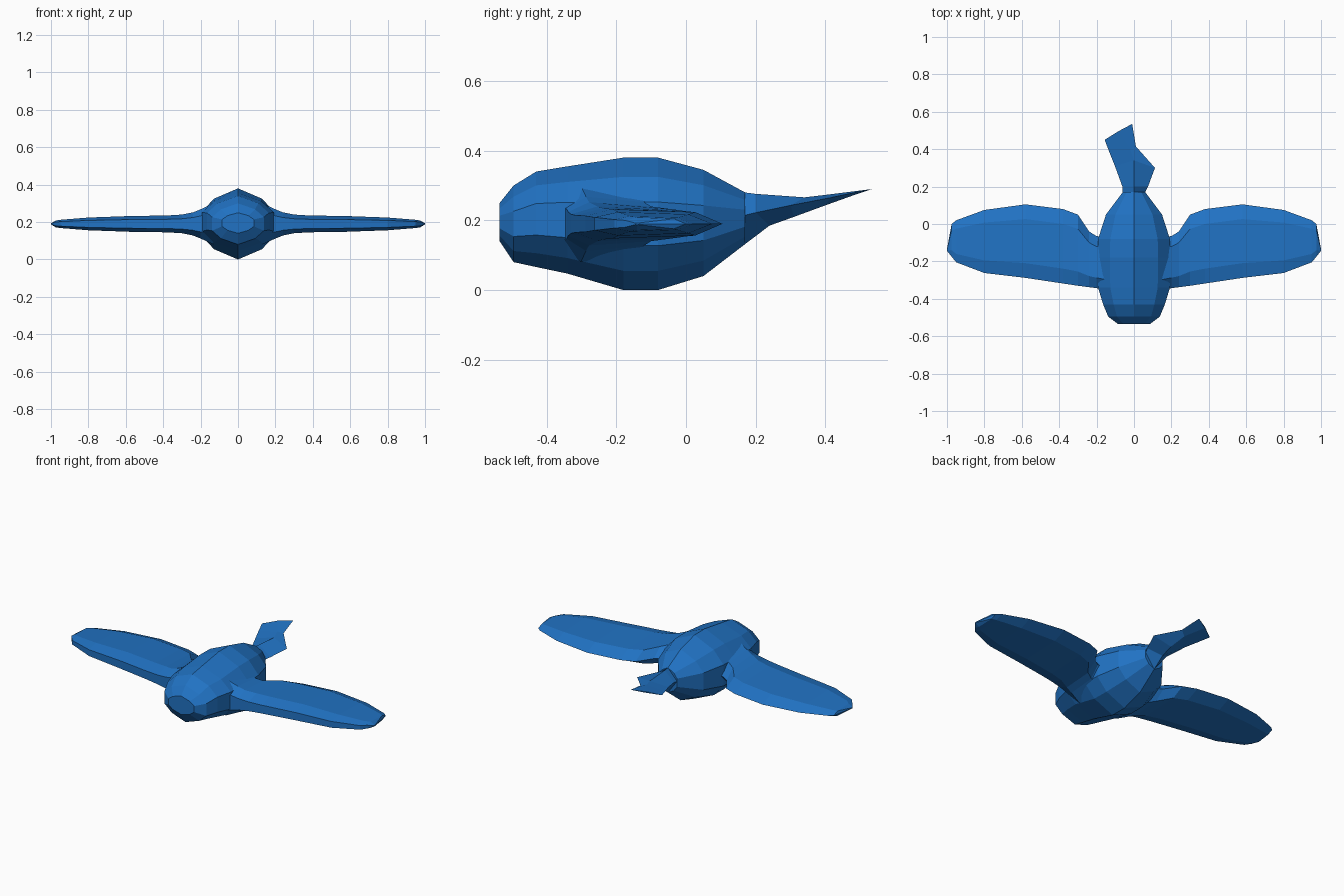
import bpy, bmesh

if "Cube" in bpy.data.objects:
    bpy.data.objects.remove(bpy.data.objects["Cube"])

blue = bpy.data.materials.new("blue")
blue.diffuse_color = (0.015, 0.17, 0.55, 1)
blue.use_nodes = True
blue.node_tree.nodes["Principled BSDF"].inputs["Base Color"].default_value = blue.diffuse_color


def loft(name, rings):
    """Skin a row of equal-length rings and cap both ends, flat shaded."""
    bm = bmesh.new()
    rows = [[bm.verts.new(p) for p in ring] for ring in rings]
    n = len(rows[0])
    for a, b in zip(rows, rows[1:]):
        for i in range(n):
            j = (i + 1) % n
            bm.faces.new((a[i], a[j], b[j], b[i]))
    bm.faces.new(rows[0])
    bm.faces.new(rows[-1])
    bmesh.ops.remove_doubles(bm, verts=bm.verts, dist=0.0005)
    bmesh.ops.recalc_face_normals(bm, faces=bm.faces)
    mesh = bpy.data.meshes.new(name)
    bm.to_mesh(mesh)
    bm.free()
    mesh.materials.append(blue)
    obj = bpy.data.objects.new(name, mesh)
    bpy.context.collection.objects.link(obj)
    return obj


# Body: ten-sided sections along y
def body_ring(y, w, low, high):
    mid, half = (low + high) / 2, (high - low) / 2
    shape = [(0, 1), (.66, .71), (1, .33), (1, -.33), (.66, -.71),
             (0, -1), (-.66, -.71), (-1, -.33), (-1, .33), (-.66, .71)]
    return [(w * u, y, mid + half * v) for u, v in shape]


body_sections = [  # y, half width, bottom, top
    (-.535, .085, .14, .25), (-.495, .138, .08, .30), (-.43, .165, .066, .34),
    (-.34, .192, .047, .355), (-.18, .195, 0, .38), (-.08, .192, 0, .38),
    (.05, .15, .04, .345), (.17, .06, .132, .28)]
loft("body", [body_ring(*s) for s in body_sections])


# Wings: six-sided sections along x, mirrored to the other side
def wing_ring(x, front, back, t):
    c, zc = back - front, .19
    return [(x, front, zc + t * .55), (x, front + c * .2, zc + t),
            (x, front + c * .8, zc + t * .8), (x, back, zc),
            (x, front + c * .8, zc - t * .8), (x, front + c * .2, zc - t),
            (x, front, zc - t * .55)]


wing_sections = [  # x, leading edge, trailing edge, half thickness
    (.13, -.36, -.07, .11), (.20, -.343, -.065, .078), (.24, -.338, -.04, .062),
    (.30, -.33, .05, .05), (.38, -.318, .08, .045), (.58, -.288, .105, .042),
    (.80, -.262, .075, .034), (.95, -.205, .02, .022), (.975, -.175, 0, .018),
    (1.0, -.143, -.135, .003)]
wing = loft("wings", [wing_ring(*s) for s in wing_sections])
wing.modifiers.new("mirror", 'MIRROR').use_axis[0] = True

# Tail: lopsided fork, deep at the body and thin at the tips
tail_rings = [
    [(-.06, .17, .215), (0, .17, .28), (.06, .17, .215), (0, .17, .132)],
    [(-.062, .20, .22), (0, .20, .276), (.075, .20, .222), (0, .24, .185)],
    [(-.102, .31, .245), (0, .34, .266), (.112, .30, .243), (0, .31, .21)],
    [(-.13, .38, .255), (-.02, .40, .273), (.01, .415, .265), (-.02, .40, .243)],
    [(-.157, .45, .265), (-.085, .495, .284), (-.01, .535, .29), (-.085, .495, .277)]]
loft("tail", tail_rings)
